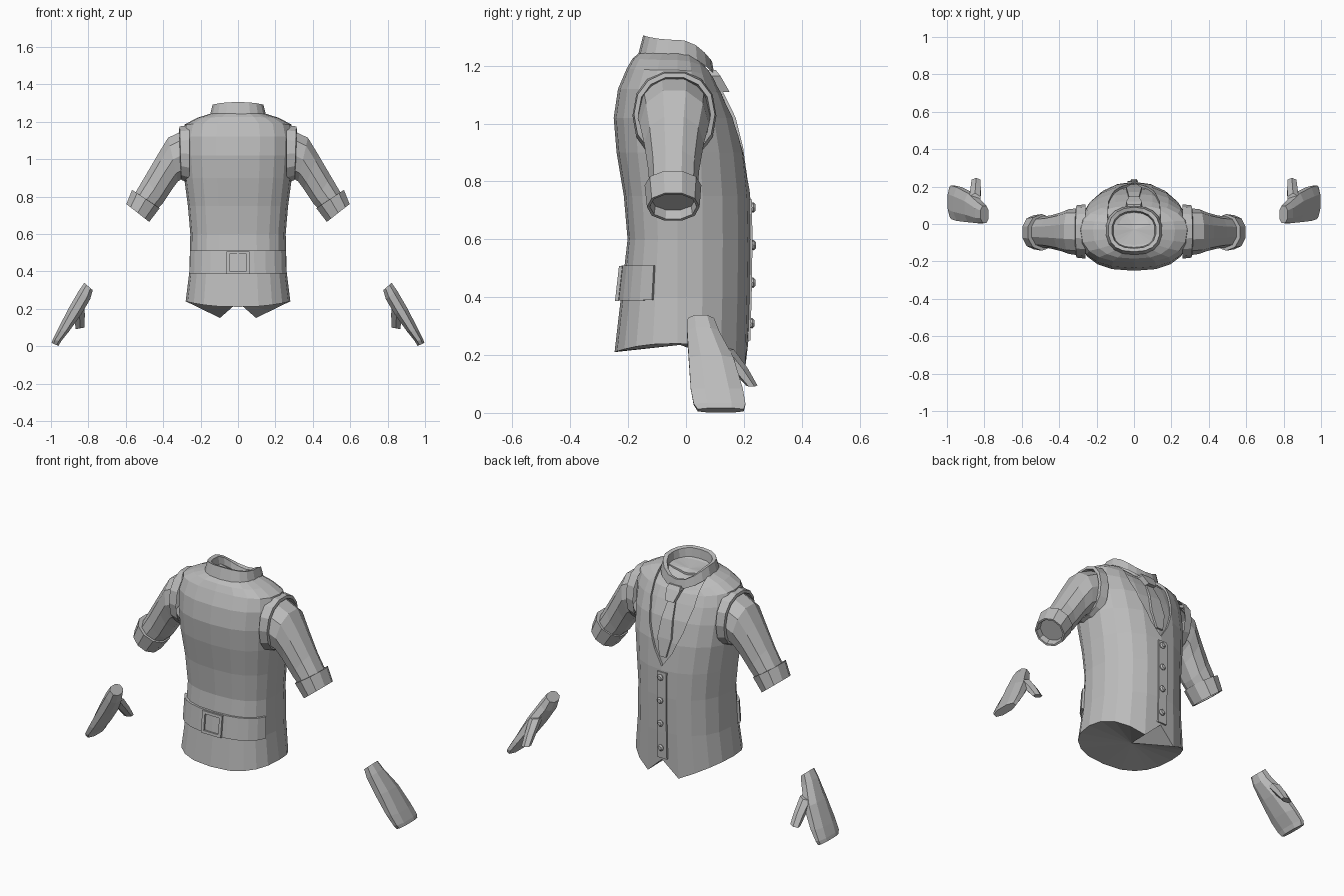
import bpy, bmesh, math
from mathutils import Vector

if "Cube" in bpy.data.objects:
    bpy.data.objects.remove(bpy.data.objects["Cube"])

grey = bpy.data.materials.new("plain_grey")
grey.diffuse_color = (0.5, 0.5, 0.5, 1)
grey.use_nodes = True
grey.node_tree.nodes["Principled BSDF"].inputs["Base Color"].default_value = grey.diffuse_color


def loft(name, rings, cap0=None, cap1=None, loop=False):
    """Skin equal-length rings; a cap is None, 'flat' or a fan centre point."""
    bm = bmesh.new()
    vs = [[bm.verts.new(p) for p in r] for r in rings]
    n = len(vs[0])
    for a, b in zip(vs, vs[1:] + ([vs[0]] if loop else [])):
        for i in range(n):
            j = (i + 1) % n
            bm.faces.new((a[i], a[j], b[j], b[i]))
    for ring, cap in ((vs[0], cap0), (vs[-1], cap1)):
        if cap == "flat":
            bm.faces.new(ring)
        elif cap:
            c = bm.verts.new(cap)
            for i in range(n):
                bm.faces.new((ring[i], ring[(i + 1) % n], c))
    bmesh.ops.recalc_face_normals(bm, faces=bm.faces[:])
    me = bpy.data.meshes.new(name)
    bm.to_mesh(me)
    bm.free()
    me.materials.append(grey)
    ob = bpy.data.objects.new(name, me)
    bpy.context.collection.objects.link(ob)
    return ob


def cut(target, cutter):
    m = target.modifiers.new("cut", "BOOLEAN")
    m.operation, m.object, m.solver = "DIFFERENCE", cutter, "EXACT"
    bpy.context.view_layer.objects.active = target
    bpy.ops.object.modifier_apply(modifier=m.name)
    bpy.data.objects.remove(cutter)


# Torso sections: half width, back y, front y, back z, side z, front z
YC = -0.03
TORSO = [
    (.28, -.247, .215, .21, .24, .17),
    (.26, -.225, .222, .40, .40, .40),
    (.255, -.202, .225, .60, .60, .60),
    (.268, -.215, .222, .75, .75, .75),
    (.288, -.24, .205, .90, .90, .90),
    (.297, -.25, .175, 1.02, 1.02, 1.02),
    (.30, -.235, .138, 1.12, 1.12, 1.10),
    (.285, -.205, .11, 1.19, 1.185, 1.15),
    (.22, -.185, .098, 1.225, 1.22, 1.17),
    (.14, -.155, .085, 1.25, 1.245, 1.185),
]


def point(sec, deg, off=0.0):
    hw, yb, yf, zb, zs, zf = sec
    c, s = math.cos(math.radians(deg)), math.sin(math.radians(deg))
    k = 2 / 2.2 if s > 0 else 2 / 2.5
    x = math.copysign(abs(c) ** k, c) * (hw + off)
    y = YC + abs(s) ** k * ((yf - YC + off) if s > 0 else (yb - YC - off))
    return Vector((x, y, zs + ((zf if s > 0 else zb) - zs) * s * s))


def section(sec, n=20, off=0.0):
    return [point(sec, 90 + i * 360 / n, off) for i in range(n)]


def at_height(z, key=3):
    """Torso section interpolated at a height (key 3 = back, 5 = front)."""
    for a, b in zip(TORSO, TORSO[1:]):
        if z <= b[key]:
            t = (z - a[key]) / (b[key] - a[key])
            return [p + (q - p) * t for p, q in zip(a, b)]
    return TORSO[-1]


def front_y(z):
    return at_height(z, 5)[2]


# Waistcoat with two points on the front hem
rings = [section(s) for s in TORSO]
for p in rings[0]:
    if p.y > YC + .01:
        x = abs(p.x)
        p.z = .15 + (.09 * (1 - x / .095) if x < .095 else .09 * (x - .095) / .185)
waistcoat = loft("waistcoat", rings, (0, -.02, .235), (0, -.03, 1.23))

# Sunken neckline showing the shirt front
half = [(.055, .85), (.105, .97), (.135, 1.1), (.145, 1.3)]
vee = [(0, .77)] + half + [(-x, z) for x, z in reversed(half)]
neckline = loft("neckline_cutter", [[(x, y, z) for x, z in vee] for y in (.0, .4)],
                "flat", "flat")
shirt = [section(s, 20, -.013) for s in TORSO]
for p in shirt[-1] + shirt[-2]:
    p.z -= .01
cut(neckline, loft("shirt_core", shirt, "flat", (0, -.03, 1.22)))
cut(waistcoat, neckline)

# Collar band with a sunken neck opening
COLLAR = [(.152, -.165, .098, 1.24, 1.235, 1.17), (.138, -.148, .09, 1.305, 1.29, 1.215),
          (.118, -.13, .07, 1.30, 1.285, 1.21), (.112, -.125, .062, 1.25, 1.24, 1.18)]
loft("collar", [section(s, 18) for s in COLLAR], None, (0, -.03, 1.2))


# Strips lying on the chest
def strip(name, rows, lift):
    out = []
    for x0, x1, z in rows:
        y = front_y(z)
        out.append([(x0, y - .03, z), (x1, y - .03, z), (x1, y + lift, z), (x0, y + lift, z)])
    return loft(name, out, "flat", "flat")


strip("tie", [(-.02, .02, 1.13), (-.034, .034, 1.02), (-.042, .042, .92), (-.02, .02, .82)], -.003)
strip("tie_knot", [(-.025, .025, 1.11), (-.042, .042, 1.165), (-.035, .035, 1.185)], .018)
strip("button_placket", [(-.035, .022, z) for z in (.25, .4, .6, .74)], .005)

# Domed buttons
for z in (.31, .45, .58, .71):
    y = front_y(z)
    disc = [[(r * math.cos(a * math.pi / 4), y + d, z + r * math.sin(a * math.pi / 4))
             for a in range(8)] for r, d in ((.016, 0), (.018, .01), (.011, .017))]
    loft("button", disc, "flat", "flat")

# Half belt wrapped round the back
belt = []
for deg in range(200, 341, 14):
    belt.append([point(at_height(z), deg, off)
                 for z, off in ((.388, -.01), (.388, .011), (.51, .011), (.51, -.01))])
loft("back_belt", belt, "flat", "flat")


# Square buckle frame following the slope of the belt
def square(w, h, off):
    return [(x, at_height(z)[1] - off, z) for x, z in
            ((-w, .447 - h), (w, .447 - h), (w, .447 + h), (-w, .447 + h))]


loft("buckle", [square(.062, .06, .005), square(.062, .06, .019),
                square(.045, .045, .019), square(.045, .045, .005)], loop=True)


def limb(side, rows, n=10, power=2.0):
    """Rings given by outer (x, z), inner (x, z) and the y range."""
    out = []
    for (ax, az), (bx, bz), y0, y1 in rows:
        ring = []
        for i in range(n):
            a = (i + .5) * 2 * math.pi / n
            c, s = (math.copysign(abs(v) ** (2 / power), v) for v in (math.cos(a), math.sin(a)))
            ring.append((side * ((ax + bx) / 2 + c * (ax - bx) / 2), (y0 + y1) / 2 + s * (y1 - y0) / 2,
                         (az + bz) / 2 + c * (az - bz) / 2))
        out.append(ring)
    return out


ARMHOLE = [((.26, 1.185), (.26, .87), -.185, .105), ((.312, 1.178), (.303, .885), -.18, .10),
           ((.315, 1.162), (.306, .90), -.165, .085), ((.28, 1.155), (.28, .90), -.16, .08)]
SLEEVE = [((.28, 1.165), (.28, .90), -.17, .085), ((.375, 1.12), (.32, .875), -.16, .08),
          ((.43, 1.03), (.35, .835), -.145, .062), ((.50, .91), (.40, .76), -.13, .045),
          ((.565, .80), (.45, .71), -.125, .04)]
CUFF = [((.545, .82), (.435, .75), -.125, .035), ((.57, .838), (.415, .735), -.143, .053),
        ((.60, .762), (.472, .662), -.135, .047), ((.592, .757), (.48, .669), -.125, .037),
        ((.57, .775), (.463, .70), -.12, .032)]
HAND = [((.823, .34), (.775, .298), .003, .10), ((.853, .298), (.788, .25), 0, .118),
        ((.91, .20), (.835, .17), .004, .17), ((.968, .085), (.90, .08), .01, .203),
        ((.992, .035), (.945, .025), .02, .212), ((.998, .018), (.958, .0), .035, .205)]
THUMB = [((.885, .215), (.815, .225), .09, .165), ((.878, .15), (.815, .16), .15, .213),
         ((.872, .09), (.817, .10), .207, .247)]

# Arms and separate mitten hands, both sides
for side, tag in ((1, "right"), (-1, "left")):
    loft(tag + "_armhole_trim", limb(side, ARMHOLE, 14, 2.2))
    loft(tag + "_sleeve", limb(side, SLEEVE, 10, 2.1), None, "flat")
    loft(tag + "_cuff", limb(side, CUFF, 10, 2.1), None, "flat")
    loft(tag + "_hand", limb(side, HAND, 8, 2.3), "flat", "flat")
    loft(tag + "_thumb", limb(side, THUMB, 6, 2.0), "flat", "flat")
